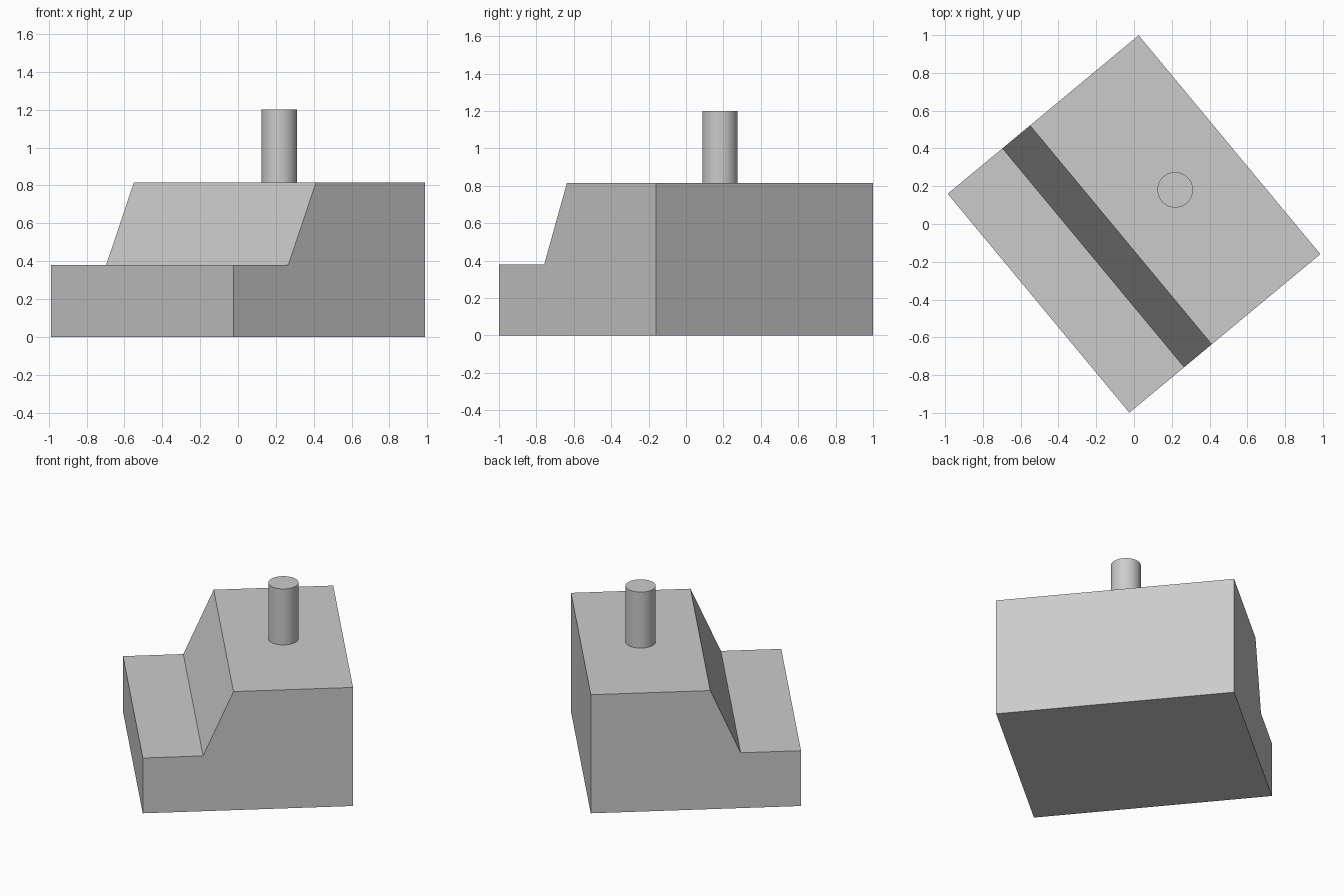
import bpy
import bmesh
import math
from mathutils import Matrix

cube = bpy.data.objects.get("Cube")
if cube:
    bpy.data.objects.remove(cube, do_unlink=True)

# Plain grey used by every part
grey = bpy.data.materials.new("light_grey")
grey.use_nodes = True
colour = (0.6, 0.6, 0.6, 1)
grey.diffuse_color = colour
grey.node_tree.nodes["Principled BSDF"].inputs["Base Color"].default_value = colour

HALF_LENGTH, HALF_WIDTH = 0.657, 0.753
LOW, HIGH, PEG_TOP = 0.38, 0.815, 1.2
SLOPE_FOOT, SLOPE_TOP = -0.28, -0.09
TURN = Matrix.Rotation(math.radians(39.7), 4, "Z")


def add_part(name, bm):
    bmesh.ops.recalc_face_normals(bm, faces=bm.faces)
    bm.transform(TURN)
    mesh = bpy.data.meshes.new(name)
    bm.to_mesh(mesh)
    bm.free()
    mesh.materials.append(grey)
    part = bpy.data.objects.new(name, mesh)
    bpy.context.collection.objects.link(part)
    return part


# Stepped body: side profile extruded across the width
profile = [(-HALF_LENGTH, 0), (HALF_LENGTH, 0), (HALF_LENGTH, HIGH),
           (SLOPE_TOP, HIGH), (SLOPE_FOOT, LOW), (-HALF_LENGTH, LOW)]
bm = bmesh.new()
side = bm.faces.new([bm.verts.new((x, -HALF_WIDTH, z)) for x, z in profile])
extruded = bmesh.ops.extrude_face_region(bm, geom=[side], use_keep_orig=True)
moved = [v for v in extruded["geom"] if isinstance(v, bmesh.types.BMVert)]
bmesh.ops.translate(bm, verts=moved, vec=(0, 2 * HALF_WIDTH, 0))
add_part("stepped_body", bm)

# Round peg centred on the upper deck
bm = bmesh.new()
centre = ((SLOPE_TOP + HALF_LENGTH) / 2, 0, (HIGH + PEG_TOP) / 2)
bmesh.ops.create_cone(bm, cap_ends=True, segments=48, radius1=0.094, radius2=0.094,
                      depth=PEG_TOP - HIGH, matrix=Matrix.Translation(centre))
peg = add_part("round_peg", bm)
bpy.ops.object.select_all(action="DESELECT")
peg.select_set(True)
bpy.context.view_layer.objects.active = peg
bpy.ops.object.shade_smooth_by_angle(angle=math.radians(30))
